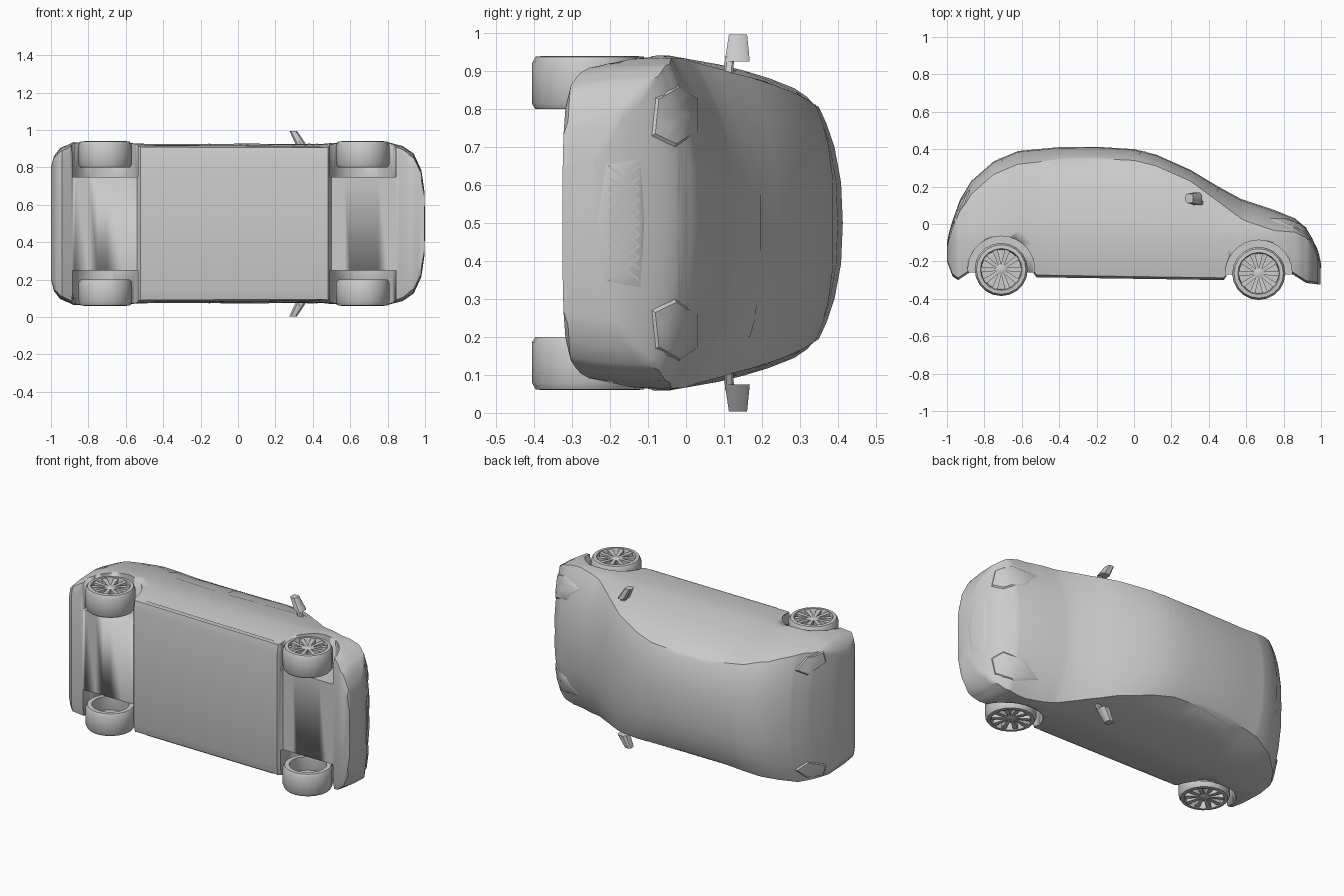
import bpy, bmesh, math
from mathutils import Vector
from mathutils.bvhtree import BVHTree

if "Cube" in bpy.data.objects:
    bpy.data.objects.remove(bpy.data.objects["Cube"])

# The car lies on its side: x = length (nose +x), y = height, z = width, centred on z = 0.5
MID = 0.5
grey = bpy.data.materials.new("body_grey")
grey.diffuse_color = (0.6, 0.6, 0.6, 1)
grey.use_nodes = True
grey.node_tree.nodes["Principled BSDF"].inputs["Base Color"].default_value = grey.diffuse_color


def make(name, verts, faces, smooth=35):
    me = bpy.data.meshes.new(name)
    me.from_pydata([tuple(v) for v in verts], [], faces)
    bm = bmesh.new()
    bm.from_mesh(me)
    bmesh.ops.recalc_face_normals(bm, faces=bm.faces)
    bm.to_mesh(me)
    bm.free()
    ob = bpy.data.objects.new(name, me)
    bpy.context.collection.objects.link(ob)
    me.materials.append(grey)
    bpy.ops.object.select_all(action='DESELECT')
    ob.select_set(True)
    bpy.context.view_layer.objects.active = ob
    bpy.ops.object.shade_smooth_by_angle(angle=math.radians(smooth))
    return ob


def lerp(keys, x):
    if x <= keys[0][0]:
        return keys[0][1]
    for (a, p), (b, q) in zip(keys, keys[1:]):
        if x <= b:
            return p + (q - p) * (x - a) / (b - a)
    return keys[-1][1]


# Body curves along the length, and the side lean by height
TOP = [(-1, -.1), (-.99, -.05), (-.97, .02), (-.93, .13), (-.87, .23), (-.75, .335), (-.62, .39),
       (-.4, .411), (-.2, .413), (0, .4), (.12, .37), (.3, .29), (.45, .2), (.57, .135), (.75, .075),
       (.86, .03), (.92, -.02), (.96, -.09), (.985, -.16), (.998, -.22)]
BOTTOM = [(-1, -.2), (-.97, -.28), (-.94, -.3), (-.88, -.26), (-.54, -.26), (-.52, -.285),
          (.48, -.3), (.5, -.27), (.85, -.27), (.92, -.315), (.998, -.325)]
WIDTH = [(-1, .3), (-.985, .36), (-.95, .405), (-.88, .435), (-.7, .442), (-.5, .427), (.45, .427),
         (.65, .442), (.8, .436), (.88, .415), (.94, .375), (.98, .29), (.998, .17)]
CROWN = [(-1, .03), (-.9, .07), (-.6, .07), (0, .06), (.3, .06), (.45, .08), (.6, .11), (.75, .11),
         (.9, .06), (.998, .02)]
LEAN = [(-.33, .9), (-.29, .95), (-.2, .985), (-.05, 1), (.1, .94), (.2, .88), (.3, .79), (.36, .7), (.4, .6)]


def section(x):
    top, bot, w = lerp(TOP, x), lerp(BOTTOM, x), lerp(WIDTH, x)
    edge = top - lerp(CROWN, x)
    half = [(bot, .88 * w * lerp(LEAN, bot))]
    for i in range(9):
        y = bot + .012 + (edge - bot - .012) * i / 8
        half.append((y, w * lerp(LEAN, y)))
    we = half[-1][1]
    for t in (.95, .85, .65, .35):
        half.append((top - (top - edge) * t ** 2.5, we * t))
    return [(x, y, MID + s) for y, s in half] + [(x, top, MID)] + \
           [(x, y, MID - s) for y, s in reversed(half)]


# Body shell lofted from nose to tail
stations = {round(k[0], 3) for c in (TOP, BOTTOM, WIDTH, CROWN) for k in c}
stations = sorted(stations | {-.8, -.3, -.1, .2, .38, .7})
rows = [section(x) for x in stations]
n = len(rows[0])
faces = [(i * n + j, i * n + (j + 1) % n, (i + 1) * n + (j + 1) % n, (i + 1) * n + j)
         for i in range(len(rows) - 1) for j in range(n)]
faces += [tuple(range(n)), tuple((len(rows) - 1) * n + j for j in range(n))]
body = make("body_shell", [v for r in rows for v in r], faces)

# Wheel wells cut into the shell
WHEELS = [("rear", -.71, -.243), ("front", .667, -.264)]


def lathe(name, cx, cy, profile, side, seg=24, closed=True):
    # profile points are (radius, distance from the centre plane)
    m = len(profile)
    v = [(cx + r * math.cos(2 * math.pi * i / seg), cy + r * math.sin(2 * math.pi * i / seg), MID + side * d)
         for i in range(seg) for r, d in profile]
    f = [(i * m + j, i * m + (j + 1) % m, (i + 1) % seg * m + (j + 1) % m, (i + 1) % seg * m + j)
         for i in range(seg) for j in range(m if closed else m - 1)]
    if not closed:
        f += [tuple(i * m for i in range(seg)), tuple(i * m + m - 1 for i in range(seg))]
    return make(name, v, f)


for label, cx, cy in WHEELS:
    for side in (-1, 1):
        cutter = lathe("well_cutter", cx, cy, [(.178, .25), (.178, .6)], side, 28, False)
        mod = body.modifiers.new("well", 'BOOLEAN')
        mod.operation, mod.solver, mod.object = 'DIFFERENCE', 'EXACT', cutter
        bpy.context.view_layer.objects.active = body
        bpy.ops.object.modifier_apply(modifier=mod.name)
        bpy.data.objects.remove(cutter)

# Wheels: tyre, hollow rim barrel, face disc, spokes and hub
for label, cx, cy in WHEELS:
    for side in (-1, 1):
        tag = label + ("_left" if side > 0 else "_right")
        lathe("tyre_" + tag, cx, cy, [(.133, .3), (.142, .315), (.142, .42), (.132, .438), (.112, .44),
                                      (.106, .425), (.106, .3)], side, 20)
        lathe("rim_back_" + tag, cx, cy, [(.107, .385), (.107, .395)], side, 20, False)
        lathe("hub_" + tag, cx, cy, [(.03, .39), (.03, .428), (.02, .434)], side, 12, False)
        v, f = [], []
        for k in range(10):
            a = 2 * math.pi * k / 10
            c, s = math.cos(a), math.sin(a)
            b = len(v)
            for r, h, d in ((.02, .008, .43), (.108, .014, .436)):
                for t, dd in ((-h, d), (h, d), (h, d - .025), (-h, d - .025)):
                    v.append((cx + r * c - t * s, cy + r * s + t * c, MID + side * dd))
            f += [(b + j, b + (j + 1) % 4, b + 4 + (j + 1) % 4, b + 4 + j) for j in range(4)]
            f += [(b, b + 1, b + 2, b + 3), (b + 4, b + 5, b + 6, b + 7)]
        make("spokes_" + tag, v, f)

# Helpers that drape thin details over the shell
tree = BVHTree.FromObject(body, bpy.context.evaluated_depsgraph_get())
RAYS = {'nose': lambda a, b: ((2, a, MID + b), (-1, 0, 0)),      # a = height, b = offset
        'tail': lambda a, b: ((-2, a, MID + b), (1, 0, 0)),
        'roof': lambda a, b: ((a, 2, MID + b), (0, -1, 0)),      # a = length, b = offset
        'left': lambda a, b: ((a, b, 3), (0, 0, -1)),            # a = length, b = height
        'right': lambda a, b: ((a, b, -3), (0, 0, 1))}


def drape(view, a, b, lift):
    o, d = RAYS[view](a, b)
    hit, nor, _, _ = tree.ray_cast(Vector(o), Vector(d))
    if hit is None:
        return None
    return hit + (nor if nor.dot(Vector(d)) < 0 else -nor) * lift


def keep(name, pts, faces):
    faces = [f for f in faces if all(pts[i] is not None for i in f)]
    return make(name, [p if p is not None else (0, 0, MID) for p in pts], faces) if faces else None


def seam(name, view, path, width=.006, lift=.002):
    pts, faces = [], []
    for p, q in zip(path, path[1:]):
        p, q = Vector(p), Vector(q)
        steps = max(2, int((q - p).length / .04))
        side = Vector((-(q - p).y, (q - p).x)).normalized() * width / 2
        b = len(pts)
        for i in range(steps + 1):
            c = p.lerp(q, i / steps)
            pts += [drape(view, *(c + side), lift), drape(view, *(c - side), lift)]
        faces += [(b + 2 * i, b + 2 * i + 1, b + 2 * i + 3, b + 2 * i + 2) for i in range(steps)]
    keep(name, pts, faces)


def patch(name, view, poly, lift):
    c = sum((Vector(p) for p in poly), Vector((0, 0))) / len(poly)
    ring = [Vector(p).lerp(Vector(q), t) for p, q in zip(poly, poly[1:] + poly[:1]) for t in (0, .5)]
    m, pts = len(ring), [drape(view, *c, lift)]
    for t, h in ((.45, lift), (.9, lift), (1, 0)):
        pts += [drape(view, *c.lerp(p, t), h) for p in ring]
    faces = [(0, 1 + j, 1 + (j + 1) % m) for j in range(m)]
    faces += [(1 + k * m + j, 1 + k * m + (j + 1) % m, 1 + (k + 1) * m + (j + 1) % m, 1 + (k + 1) * m + j)
              for k in range(2) for j in range(m)]
    keep(name, pts, faces)


# Grille panel with diagonal lattice
patch("grille_panel", 'nose', [(-.235, 0), (-.21, .155), (-.12, .17), (-.11, 0), (-.12, -.17), (-.21, -.155)], .003)
for k in range(-4, 5):
    for s in (-1, 1):
        seam("grille_bar", 'nose', [(-.205, k * .03 - s * .03), (-.125, k * .03 + s * .03)], .006, .005)

# Bonnet front edge, windscreen base and roof edge
seam("bonnet_edge", 'nose', [(-.02, -.2), (-.02, .2)])
seam("windscreen_base", 'roof', [(.44, -.3), (.46, 0), (.44, .3)])
seam("windscreen_top", 'roof', [(.02, -.25), (.06, 0), (.02, .25)])
seam("hatch_top", 'roof', [(-.7, -.25), (-.72, 0), (-.7, .25)])

for side, view in ((1, 'left'), (-1, 'right')):
    # Lamps
    patch("headlight_" + view, 'nose', [(-.09, .23 * side), (-.08, .33 * side), (-.02, .365 * side),
                                        (.03, .33 * side), (.03, .24 * side), (-.03, .2 * side)], .006)
    patch("taillight_" + view, 'tail', [(0, .32 * side), (.01, .385 * side), (.11, .375 * side),
                                        (.18, .31 * side), (.12, .27 * side)], .008)
    # Door gaps, window outlines and sill strip
    seam("door_gap_" + view, view, [(-.19, .33), (-.16, .1), (-.15, -.23)])
    seam("front_door_gap_" + view, view, [(.43, .1), (.42, -.1), (.4, -.23)])
    seam("rear_door_gap_" + view, view, [(-.66, .12), (-.6, 0), (-.5, -.15)])
    seam("window_line_" + view, view, [(.38, .13), (-.2, .1), (-.6, .13), (-.58, .29), (-.2, .34), (.05, .32), (.38, .13)])
    seam("sill_strip_" + view, view, [(-.45, -.26), (.44, -.275)], .012, .005)
    # Door mirror: slanted housing on a short stem
    for name, a, b in (("mirror_housing_", (.335, .135, .425, .028, .033), (.295, .137, .496, .02, .024)),
                       ("mirror_stem_", (.37, .11, .36, .02, .012), (.335, .115, .44, .012, .012))):
        v = [(x + i * dx, y + j * dy, MID + side * w) for x, y, w, dx, dy in (a, b)
             for i, j in ((-1, -.6), (-.6, -1), (.6, -1), (1, -.6), (1, .6), (.6, 1), (-.6, 1), (-1, .6))]
        f = [(j, (j + 1) % 8, 8 + (j + 1) % 8, 8 + j) for j in range(8)] + [tuple(range(8)), tuple(range(8, 16))]
        make(name + view, v, f)
